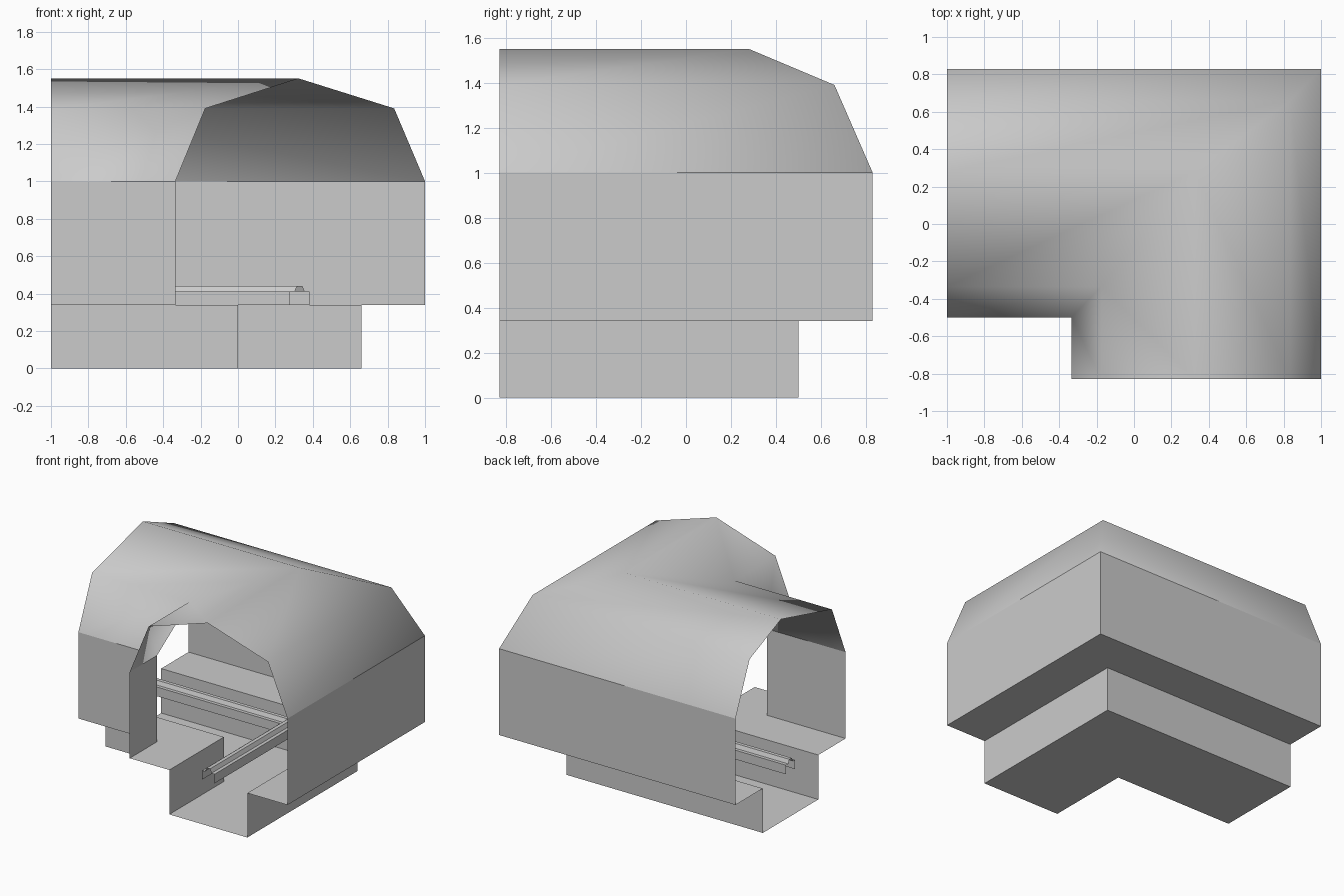
import bpy

if "Cube" in bpy.data.objects:
    bpy.data.objects.remove(bpy.data.objects["Cube"])

X_END, Y_END = -1.0, -0.83   # open ends of the two legs


def corner_sweep(name, profile, smooth=False):
    """Sweep a profile round an L-shaped bend.
    Each profile point is (x of the front leg, y of the left leg, z)."""
    verts, faces = [], []
    for x, y, z in profile:
        verts += [(X_END, y, z), (x, y, z), (x, Y_END, z)]
    for i in range(len(profile) - 1):
        for j in range(2):
            a, b = 3 * i + j, 3 * (i + 1) + j
            faces.append((a, a + 1, b + 1, b))
    mesh = bpy.data.meshes.new(name)
    mesh.from_pydata(verts, [], faces)
    for p in mesh.polygons:
        p.use_smooth = smooth
    mesh.update()
    obj = bpy.data.objects.new(name, mesh)
    bpy.context.collection.objects.link(obj)
    return obj


# Arched roof, softly shaded
corner_sweep("roof", [
    (-0.335, -0.5, 1.0), (-0.175, -0.335, 1.39), (0.325, 0.28, 1.55),
    (0.835, 0.66, 1.39), (1.0, 0.83, 1.0)], smooth=True)

# Side walls, ledges and sunken channel (listed outer to inner: faces outward)
corner_sweep("walls_and_channel", [
    (1.0, 0.83, 1.0), (1.0, 0.83, 0.34), (0.66, 0.5, 0.34), (0.66, 0.5, 0.0),
    (0.0, -0.17, 0.0), (0.0, -0.17, 0.34), (-0.335, -0.5, 0.34),
    (-0.335, -0.5, 1.0)])

# Guide rail running above the middle of the channel
rail = [(-0.053, 0.34), (-0.053, 0.41), (-0.027, 0.41), (-0.014, 0.44),
        (0.014, 0.44), (0.027, 0.41), (0.053, 0.41), (0.053, 0.34)]
corner_sweep("guide_rail", [(0.33 + d, 0.165 + d, z) for d, z in rail])
